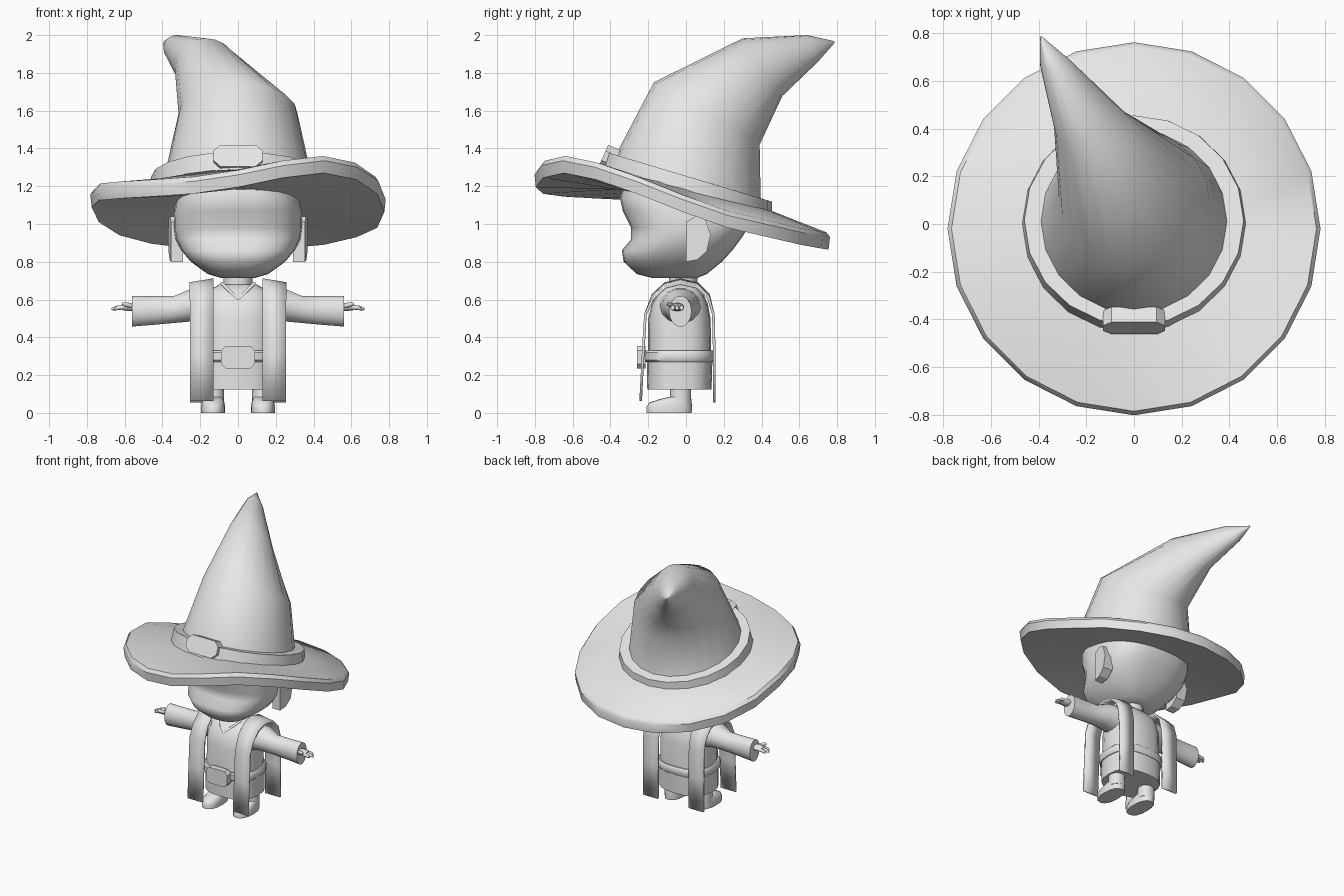
import bpy, bmesh, math
from mathutils import Vector

if "Cube" in bpy.data.objects:
    bpy.data.objects.remove(bpy.data.objects["Cube"])

GREY = bpy.data.materials.new("plain_grey")
GREY.diffuse_color = (0.8, 0.8, 0.8, 1)
GREY.use_nodes = True
GREY.node_tree.nodes["Principled BSDF"].inputs["Base Color"].default_value = GREY.diffuse_color


def finish(name, bm, angle=40):
    bmesh.ops.recalc_face_normals(bm, faces=bm.faces[:])
    me = bpy.data.meshes.new(name)
    bm.to_mesh(me)
    bm.free()
    ob = bpy.data.objects.new(name, me)
    bpy.context.collection.objects.link(ob)
    me.materials.append(GREY)
    bpy.ops.object.select_all(action='DESELECT')
    ob.select_set(True)
    bpy.context.view_layer.objects.active = ob
    bpy.ops.object.shade_smooth_by_angle(angle=math.radians(angle))
    return ob


def ring(c, u, v, n=20, e=2.0):
    """Superellipse loop around c with half axes u and v."""
    c, u, v = Vector(c), Vector(u), Vector(v)
    pts = []
    for i in range(n):
        a = 2 * math.pi * i / n
        co, si = math.cos(a), math.sin(a)
        pts.append(c + u * math.copysign(abs(co) ** (2 / e), co)
                   + v * math.copysign(abs(si) ** (2 / e), si))
    return pts


def loft(name, rings, angle=40, closed=False):
    """Skin loops of equal length; cap the ends, or join last to first."""
    bm = bmesh.new()
    vs = [[bm.verts.new(p) for p in r] for r in rings]
    n = len(vs[0])
    pairs = list(zip(vs, vs[1:])) + ([(vs[-1], vs[0])] if closed else [])
    for a, b in pairs:
        for i in range(n):
            j = (i + 1) % n
            bm.faces.new((a[i], a[j], b[j], b[i]))
    if not closed:
        bm.faces.new(vs[0])
        bm.faces.new(vs[-1])
    return finish(name, bm, angle)


def stack(name, levels, n=20, e=2.0, x=0, angle=40):
    """Loft of level loops given as (z, front y, back y, half width)."""
    return loft(name, [ring((x, (f + b) / 2, z), (w, 0, 0), (0, (b - f) / 2, 0), n, e)
                       for z, f, b, w in levels], angle)


def plate(name, c, w, h, depth, tilt=0, cut=0.035):
    """Octagonal buckle plate facing the front, leaning back by tilt."""
    up = Vector((0, math.sin(tilt), math.cos(tilt)))
    out = Vector((0, -math.cos(tilt), math.sin(tilt)))
    outline = [(w, h - cut), (w - cut, h), (cut - w, h), (-w, h - cut),
               (-w, cut - h), (cut - w, -h), (w - cut, -h), (w, cut - h)]
    loops = [[Vector(c) + Vector((x, 0, 0)) + up * z + out * d for x, z in outline]
             for d in (-depth / 2, depth / 2)]
    return loft(name, loops, 25)


# Hat brim: wavy rim heights, counted from the front towards +x
RIM = [1.285, 1.335, 1.36, 1.325, 1.25, 1.155, 1.07, 1.02, .98, .96,
       .955, .96, .985, 1.03, 1.10, 1.18, 1.215, 1.225, 1.235, 1.25]


def brim_loop(radius, cy, height):
    pts = []
    for i, rim in enumerate(RIM):
        a = math.radians(18 * i)
        x, y = radius * math.sin(a), cy - radius * math.cos(a)
        pts.append(Vector((x, y, height(rim, y))))
    return pts


loft("hat_brim", [
    brim_loop(.40, 0, lambda r, y: 1.19 - .25 * y),
    brim_loop(.765, -.02, lambda r, y: r),
    brim_loop(.782, -.02, lambda r, y: r - .025),
    brim_loop(.775, -.02, lambda r, y: r - .09),
    brim_loop(.34, 0, lambda r, y: 1.10 - .25 * y)])

# Hat cone, bending back and to one side up to the tip
loft("hat_cone", [
    ring((0, 0, 1.17), (.41, 0, 0), (0, .405, -.10)),
    ring((0, .01, 1.25), (.39, 0, 0), (0, .385, -.11)),
    ring((0, .11, 1.585), (.315, 0, 0), (0, .28, -.165)),
    ring((-.17, .405, 1.83), (.165, 0, 0), (0, .105, -.153)),
    ring((-.325, .67, 1.93), (.07, 0, 0), (0, .03, -.07)),
    ring((-.39, .785, 1.965), (.004, 0, 0), (0, .003, -.004))], 50)

# Hat band and its buckle
loft("hat_band", [
    ring((0, 0, 1.17), (.47, 0, 0), (0, .455, -.118)),
    ring((0, .015, 1.25), (.46, 0, 0), (0, .44, -.132)),
    ring((0, .015, 1.25), (.38, 0, 0), (0, .37, -.11)),
    ring((0, 0, 1.17), (.38, 0, 0), (0, .37, -.095))], 30, closed=True)
plate("hat_buckle", (0, -.405, 1.348), .13, .062, .07, .42)

# Head with a rounded muzzle
stack("head", [
    (.715, -.18, .06, .09), (.735, -.26, .11, .16), (.80, -.33, .19, .25),
    (.86, -.34, .245, .30), (.92, -.29, .29, .33), (.98, -.29, .33, .34),
    (1.07, -.335, .36, .338), (1.14, -.35, .37, .325), (1.2, -.33, .36, .30)],
    28, 2.6, 0, 60)
stack("neck", [(.62, -.09, .06, .08), (.76, -.09, .06, .075)], 12)

# Robe, skirt and belt
stack("robe", [
    (.265, -.20, .135, .195), (.50, -.20, .13, .19), (.58, -.18, .115, .185),
    (.64, -.14, .085, .165), (.68, -.09, .05, .10)], 20, 2.6, 0, 50)
stack("skirt", [(.125, -.205, .135, .20), (.285, -.208, .14, .20)], 20, 2.6)
stack("belt", [(.27, -.215, .142, .205), (.28, -.225, .15, .213),
               (.32, -.225, .15, .213), (.33, -.215, .142, .205)], 20, 2.6)
plate("belt_buckle", (0, -.237, .295), .09, .06, .045, 0, .025)

# Shawl path over the shoulder, from front hem to back hem (y, z)
SHAWL = [(-.24, .062), (-.228, .30), (-.215, .52), (-.175, .625), (-.11, .685),
         (-.03, .705), (.06, .685), (.12, .625), (.145, .52), (.15, .30), (.15, .055)]
EAR = [(0, 1.01), (.05, 1.04), (.10, 1.03), (.13, .945),
       (.11, .855), (.06, .81), (0, .80)]

for s, side in ((-1, "right"), (1, "left")):
    # Shawl strip
    bm = bmesh.new()
    rows = []
    for y, z in SHAWL:
        drop = .02 if z > .6 else 0
        rows.append((bm.verts.new((s * .13, y, z)),
                     bm.verts.new((s * .255, y, z - drop))))
    for a, b in zip(rows, rows[1:]):
        bm.faces.new((a[0], a[1], b[1], b[0]))
    ob = finish(side + "_shawl", bm)
    mod = ob.modifiers.new("thickness", 'SOLIDIFY')
    mod.thickness, mod.offset = .014, 0

    # Collar edge forming a V at the neck
    loft(side + "_collar", [ring(c, (.009, 0, 0), (0, .008, .008), 6) for c in
         ((0, -.172, .605), (s * .04, -.15, .64), (s * .085, -.09, .685))])

    # Sleeve widening to the cuff
    loft(side + "_sleeve", [ring((s * x, y, z), (0, ry, 0), (0, 0, rz), 14)
         for x, y, z, ry, rz in (
             (.14, -.03, .565, .11, .10), (.25, -.03, .57, .095, .088),
             (.34, -.03, .547, .065, .073), (.45, -.03, .542, .06, .078),
             (.56, -.03, .538, .06, .083))], 50)

    # Hand: palm, three fingers and a thumb
    loft(side + "_palm", [ring((s * x, -.045, .56), (0, ry, 0), (0, 0, rz), 10)
         for x, ry, rz in ((.53, .025, .018), (.57, .036, .022),
                           (.605, .036, .019), (.62, .028, .012))], 60)
    for k, (y, tip) in enumerate(((-.07, .655), (-.047, .67), (-.023, .655))):
        loft("%s_finger_%d" % (side, k + 1),
             [ring((s * x, y, z), (0, r, 0), (0, 0, r), 8) for x, z, r in
              ((.60, .56, .012), (.64, .556, .012), (tip - .008, .551, .009),
               (tip, .549, .004))], 60)
    loft(side + "_thumb", [ring((s * x, y, z), (0, r, 0), (0, 0, r), 8) for x, y, z, r in
         ((.565, -.07, .567, .014), (.60, -.09, .575, .012), (.615, -.093, .577, .005))], 60)

    # Ear
    loft(side + "_ear", [
        [Vector((s * .29, y, z)) for y, z in EAR],
        [Vector((s * (.355 + .12 * y), y, z)) for y, z in EAR]], 30)

    # Leg and shoe
    stack(side + "_leg", [(.04, -.09, .03, .058), (.10, -.085, .028, .058),
                          (.20, -.085, .028, .052)], 14, 2.2, s * .132)
    stack(side + "_shoe", [(0, -.21, .03, .063), (.03, -.21, .032, .064),
                           (.055, -.195, .03, .06), (.072, -.14, .028, .055),
                           (.085, -.09, .026, .05)], 16, 2.4, s * .132, 50)
